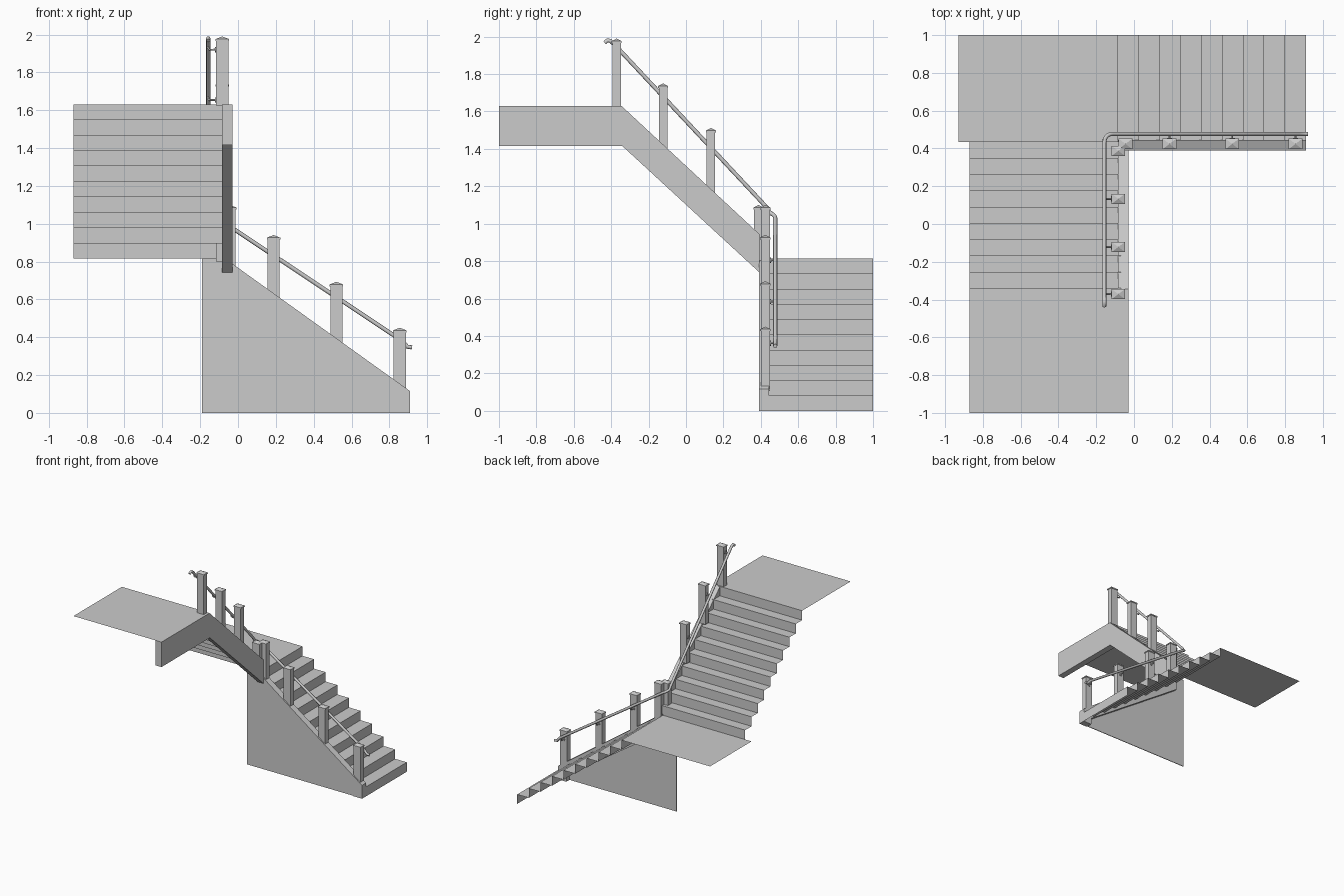
import bpy, bmesh, math
from mathutils import Vector

if "Cube" in bpy.data.objects:
    bpy.data.objects.remove(bpy.data.objects["Cube"])


def finish(name, bm, smooth=False, recalc=True):
    if recalc:
        bmesh.ops.recalc_face_normals(bm, faces=bm.faces)
    me = bpy.data.meshes.new(name)
    bm.to_mesh(me)
    bm.free()
    ob = bpy.data.objects.new(name, me)
    bpy.context.collection.objects.link(ob)
    if smooth:
        for p in me.polygons:
            p.use_smooth = len(p.vertices) == 4
    return ob


def sweep_open(name, path, offset):
    """Sheet made by shifting an open path along an offset."""
    bm = bmesh.new()
    off = Vector(offset)
    a = [bm.verts.new(p) for p in path]
    b = [bm.verts.new(Vector(p) + off) for p in path]
    for i in range(len(path) - 1):
        bm.faces.new((a[i], a[i + 1], b[i + 1], b[i]))
    bm.normal_update()
    # treads and risers face up and outward
    if sum(f.normal.z for f in bm.faces) < 0:
        bmesh.ops.reverse_faces(bm, faces=bm.faces)
    return finish(name, bm, recalc=False)


def prism(name, outline, offset):
    """Solid made by extruding a closed outline."""
    bm = bmesh.new()
    face = bm.faces.new([bm.verts.new(p) for p in outline])
    geo = bmesh.ops.extrude_face_region(bm, geom=[face])['geom']
    vs = [g for g in geo if isinstance(g, bmesh.types.BMVert)]
    bmesh.ops.translate(bm, verts=vs, vec=offset)
    return finish(name, bm)


def post(name, x, y, hx, hy, bottom, top):
    """Square post with a slightly wider, low pyramid cap."""
    bm = bmesh.new()
    rings = []
    for k, z in ((0, bottom), (0, top - 0.024), (0.004, top - 0.024), (0.004, top - 0.014)):
        rings.append([bm.verts.new((x + sx * (hx + k), y + sy * (hy + k), z))
                      for sx, sy in ((-1, -1), (1, -1), (1, 1), (-1, 1))])
    bm.faces.new(rings[0])
    for r, s in zip(rings, rings[1:]):
        for i in range(4):
            bm.faces.new((r[i], r[(i + 1) % 4], s[(i + 1) % 4], s[i]))
    tip = bm.verts.new((x, y, top))
    for i in range(4):
        bm.faces.new((rings[-1][i], rings[-1][(i + 1) % 4], tip))
    return finish(name, bm)


def tube(name, pts, radius):
    """Round bar along a polyline."""
    cu = bpy.data.curves.new(name, 'CURVE')
    cu.dimensions = '3D'
    cu.bevel_depth = radius
    cu.bevel_resolution = 2
    cu.use_fill_caps = True
    sp = cu.splines.new('POLY')
    sp.points.add(len(pts) - 1)
    for p, c in zip(sp.points, pts):
        p.co = (*c, 1)
    ob = bpy.data.objects.new(name, cu)
    bpy.context.collection.objects.link(ob)
    return ob


RISE, N = 0.0815, 10
MID, TOP = RISE * N, RISE * N * 2

# lower flight (climbs toward -x) running into the landing
path, x0, going = [(0.91, 0, 0)], 0.91, 0.1105
for i in range(N):
    x = x0 - i * going
    path.append((x, 0, (i + 1) * RISE))
    path.append((x - going if i < N - 1 else -0.93, 0, (i + 1) * RISE))
sweep_open("lower_steps_and_landing", [(x, 0.435, z) for x, _, z in path], (0, 0.565, 0))

# upper flight (climbs toward -y) running into the top deck
path, y0, going = [(-0.87, 0.436, MID)], 0.436, 0.0862
for i in range(N):
    y = y0 - i * going
    z = MID + (i + 1) * RISE
    path.append((-0.87, y, z))
    path.append((-0.87, y - going if i < N - 1 else -1.0, z))
sweep_open("upper_steps_and_deck", path, (0.80, 0, 0))

# stringers
prism("lower_stringer", [(x, 0.39, z) for x, z in
      ((0.91, 0), (0.91, 0.115), (-0.085, 0.828), (-0.085, 0.67), (0.83, 0.055), (0.83, 0))],
      (0, 0.055, 0))
prism("upper_stringer", [(-0.085, y, z) for y, z in
      ((-1, 1.415), (-1, TOP), (-0.345, TOP), (0.392, 0.945), (0.392, 0.74), (-0.34, 1.415))],
      (0.055, 0, 0))

# thin wall panel under the lower flight
prism("wall_panel", [(x, 0.396, z) for x, z in
      ((-0.19, 0), (0.83, 0), (0.83, 0.055), (-0.085, 0.67), (-0.085, MID), (-0.19, MID))],
      (0, 0.006, 0))

# handrail: level end, lower slope, rounded corner, upper slope, level end
RX, RY = -0.157, 0.477


def low_z(x):
    return 0.957 - 0.664 * x


def up_z(y):
    return 1.945 - 1.07 * (y + 0.37)


rail = [(0.92, RY, 0.346), (0.895, RY, 0.35), (0.87, RY, low_z(0.87)), (-0.115, RY, low_z(-0.115))]
for k in range(1, 5):
    a = math.radians(90 * k / 5)
    rail.append((RX + 0.042 * (1 - math.sin(a)), RY - 0.042 * (1 - math.cos(a)),
                 low_z(-0.115) + 0.032 * k / 5))
rail += [(RX, 0.43, up_z(0.43)), (RX, -0.385, up_z(-0.385)),
         (RX, -0.405, 1.978), (RX, -0.42, 1.98), (RX, -0.435, 1.968)]
tube("handrail", rail, 0.011)


def bracket(name, base, out, rail_z):
    """Wall plate, arm and upright holding the rail."""
    b, o = Vector(base), Vector(out)
    tube(name + "_plate", [b, b + o * 0.006], 0.014)
    end = b + o
    d = o.normalized()
    tube(name + "_plate", [b - d * 0.003, b + d * 0.006], 0.014).name = name + "_disc"
    bpy.data.objects.remove(bpy.data.objects[name + "_plate"])
    tube(name + "_arm", [b, end - d * 0.006, end + Vector((0, 0, 0.006)), (end.x, end.y, rail_z)], 0.005)


# lower flight posts and brackets
for i, (x, top) in enumerate(((0.855, 0.45), (0.52, 0.693), (0.188, 0.94), (-0.045, 1.10))):
    bottom = 0.115 + (0.91 - x - 0.035) * 0.716 - 0.025
    post(f"lower_post_{i}", x, 0.424, 0.032, 0.024, bottom, top)
    if i < 3:
        bracket(f"lower_bracket_{i}", (x, 0.448, low_z(x) - 0.028), (0, RY - 0.448, 0), low_z(x))

# upper flight posts and brackets
for i, (y, top, bottom) in enumerate(((0.387, 1.10, 0.80), (0.133, 1.512, 1.16),
                                      (-0.122, 1.75, 1.40), (-0.371, 1.99, TOP - 0.005))):
    post(f"upper_post_{i}", -0.083, y, 0.032, 0.023, bottom, top)
    if i:
        bracket(f"upper_bracket_{i}", (-0.115, y, up_z(y) - 0.026), (RX + 0.115, 0, 0), up_z(y))
